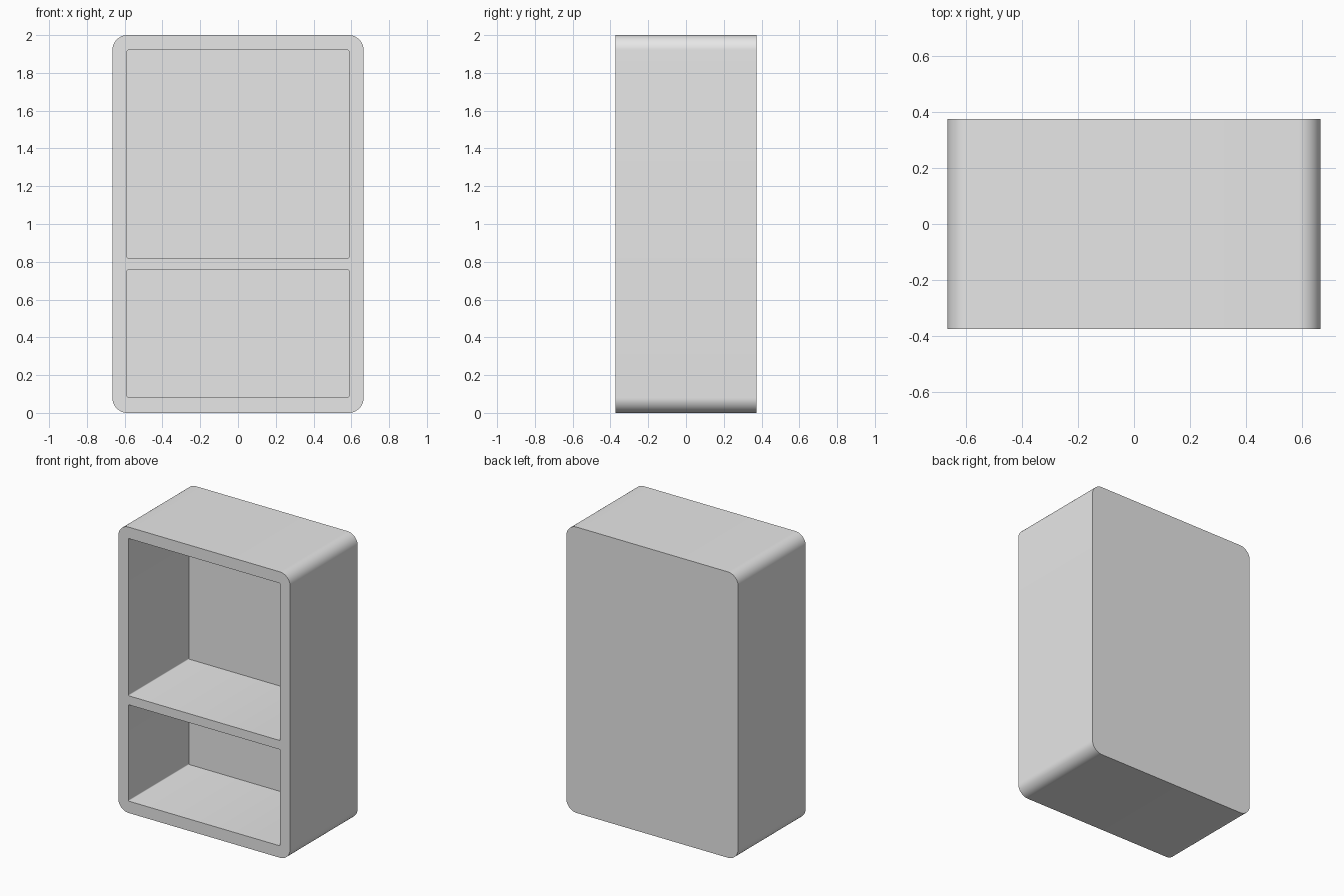
import bpy
import bmesh
import math

if "Cube" in bpy.data.objects:
    bpy.data.objects.remove(bpy.data.objects["Cube"])

W, D, H = 1.33, 0.747, 2.0      # outer size
INNER_X = 0.587                 # half width of both openings
BACK_Y = D / 2 - 0.077          # inside face of the back panel

grey = bpy.data.materials.new("light_grey")
grey.diffuse_color = (0.8, 0.8, 0.8, 1.0)
grey.use_nodes = True
grey.node_tree.nodes["Principled BSDF"].inputs["Base Color"].default_value = grey.diffuse_color


def rounded_box(name, x, y0, y1, z0, z1, radius, segments):
    """Box whose four edges running front to back are rounded."""
    bm = bmesh.new()
    bmesh.ops.create_cube(bm, size=1.0)
    for v in bm.verts:
        v.co.x = math.copysign(x, v.co.x)
        v.co.y = y0 if v.co.y < 0 else y1
        v.co.z = z0 if v.co.z < 0 else z1
    edges = [e for e in bm.edges
             if abs(e.verts[0].co.y - e.verts[1].co.y) > 1e-4]
    bmesh.ops.bevel(bm, geom=edges, offset=radius, segments=segments,
                    profile=0.5, affect='EDGES')
    bmesh.ops.recalc_face_normals(bm, faces=bm.faces[:])
    mesh = bpy.data.meshes.new(name)
    bm.to_mesh(mesh)
    bm.free()
    mesh.materials.append(grey)
    obj = bpy.data.objects.new(name, mesh)
    bpy.context.collection.objects.link(obj)
    return obj


# Cabinet body with rounded outer corners
cabinet = rounded_box("cabinet_body", W / 2, -D / 2, D / 2, 0, H, 0.08, 16)
bpy.context.view_layer.objects.active = cabinet
cabinet.select_set(True)

# Lower and upper compartments, cut from the front and leaving the shelf
for name, z0, z1 in (("lower_compartment", 0.083, 0.757),
                     ("upper_compartment", 0.82, 1.92)):
    cutter = rounded_box(name, INNER_X, -D, BACK_Y, z0, z1, 0.006, 3)
    cutter.hide_render = True
    mod = cabinet.modifiers.new(name, 'BOOLEAN')
    mod.operation = 'DIFFERENCE'
    mod.solver = 'EXACT'
    mod.object = cutter
    bpy.ops.object.modifier_apply(modifier=mod.name)
    bpy.data.objects.remove(cutter, do_unlink=True)

bpy.ops.object.shade_smooth_by_angle(angle=math.radians(35))
